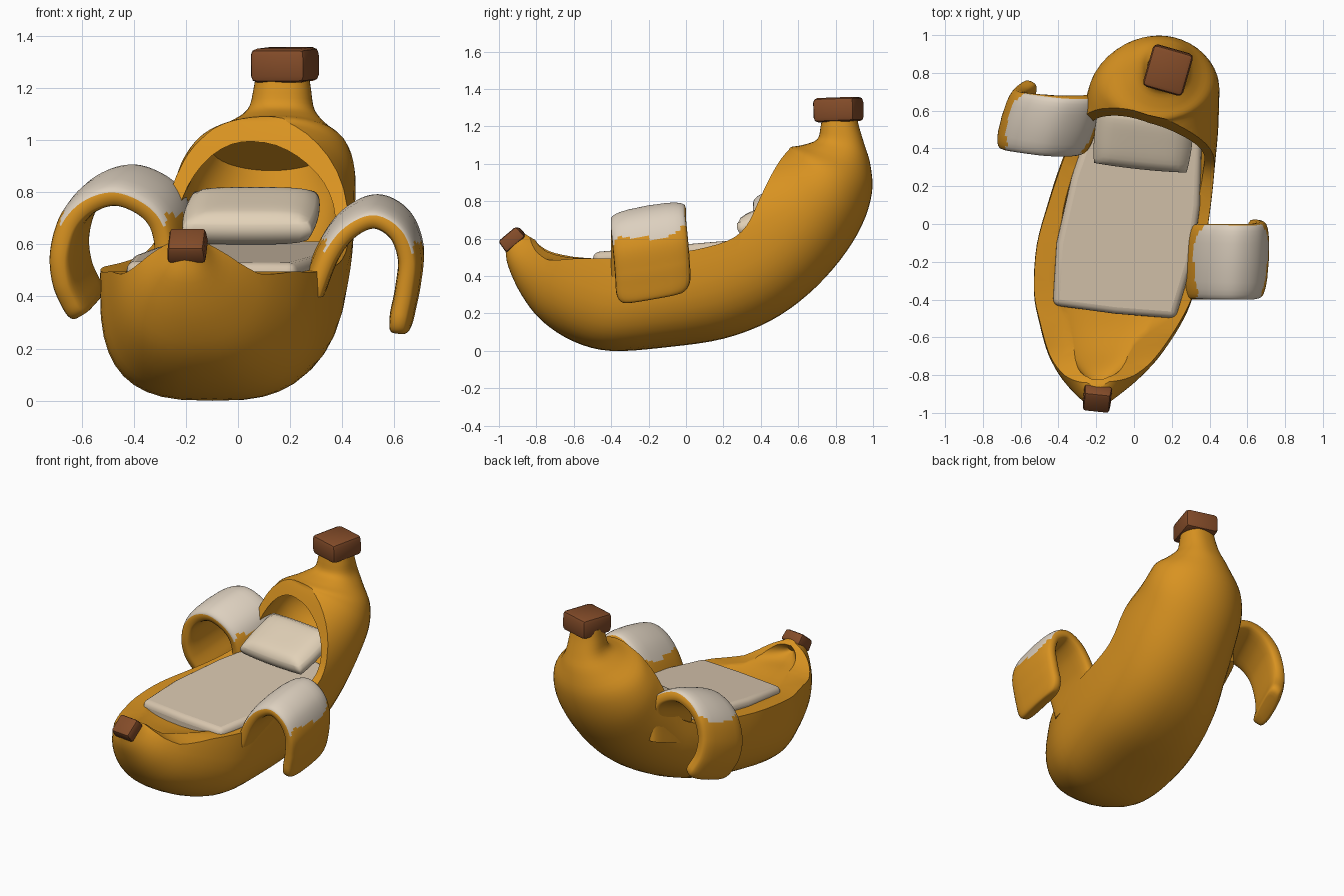
import bpy, bmesh, math
from mathutils import Vector, Matrix

if "Cube" in bpy.data.objects:
    bpy.data.objects.remove(bpy.data.objects["Cube"])


def material(name, rgb):
    m = bpy.data.materials.new(name)
    m.diffuse_color = (*rgb, 1)
    m.use_nodes = True
    m.node_tree.nodes["Principled BSDF"].inputs["Base Color"].default_value = m.diffuse_color
    return m


YELLOW = material("banana yellow", (0.69, 0.29, 0.015))
BROWN = material("stem brown", (0.23, 0.072, 0.022))
FLESH = material("peel cream", (0.72, 0.63, 0.52))
SHEET = material("mattress beige", (0.68, 0.56, 0.42))
CUSHION = material("pillow cream", (0.76, 0.64, 0.48))


def finish(name, bm, mats, angle=40):
    bmesh.ops.recalc_face_normals(bm, faces=bm.faces)
    me = bpy.data.meshes.new(name)
    bm.to_mesh(me)
    bm.free()
    for m in mats:
        me.materials.append(m)
    ob = bpy.data.objects.new(name, me)
    bpy.context.collection.objects.link(ob)
    smooth(ob, angle)
    return ob


def smooth(ob, angle):
    bpy.ops.object.select_all(action='DESELECT')
    bpy.context.view_layer.objects.active = ob
    ob.select_set(True)
    bpy.ops.object.shade_smooth_by_angle(angle=math.radians(angle))


def spline(pts, steps):
    """Catmull-Rom through tuples of any size."""
    p = [pts[0]] + list(pts) + [pts[-1]]
    out = []
    for i in range(1, len(p) - 2):
        for s in range(steps):
            t = s / steps
            out.append([0.5 * (2 * b + (c - a) * t + (2 * a - 5 * b + 4 * c - d) * t * t
                               + (3 * b - a - 3 * c + d) * t ** 3)
                        for a, b, c, d in zip(*p[i - 1:i + 3])])
    out.append(list(pts[-1]))
    return out


def clamp(x):
    return max(0.0, min(1.0, x))


def superellipse(k, n, power):
    a = 2 * math.pi * k / n
    c, s = math.cos(a), math.sin(a)
    return (math.copysign(abs(c) ** (2 / power), c), math.copysign(abs(s) ** (2 / power), s))


def loft(rings, rule=lambda i, k: 0):
    bm = bmesh.new()
    rows = [[bm.verts.new(p) for p in r] for r in rings]
    n = len(rows[0])
    for i in range(len(rows) - 1):
        for k in range(n):
            f = bm.faces.new((rows[i][k], rows[i][(k + 1) % n],
                              rows[i + 1][(k + 1) % n], rows[i + 1][k]))
            f.material_index = rule(i, k)
    bm.faces.new(rows[0])
    bm.faces.new(rows[-1])
    return bm


def body_rings(stations, n=40):
    rings = []
    for by, bz, ty, tz, xl, xr, power in spline(stations, 4):
        ring = []
        for k in range(n):
            u, v = superellipse(k, n, power)
            ring.append(((xl + xr) / 2 + u * (xr - xl) / 2,
                         (by + ty) / 2 + v * (ty - by) / 2,
                         (bz + tz) / 2 + v * (tz - bz) / 2))
        rings.append(ring)
    return rings


# Banana body: bottom y,z / top y,z / left x / right x / squareness of each section
ST = [(-.965, .54, -.875, .625, -.25, -.135, 2.4), (-.95, .45, -.80, .63, -.31, -.08, 2.2),
      (-.88, .30, -.70, .70, -.39, .03, 2.2), (-.77, .16, -.58, .80, -.455, .14, 2.4),
      (-.60, .05, -.45, .85, -.50, .245, 2.6), (-.40, .0, -.32, .88, -.53, .32, 2.9),
      (-.10, .02, -.12, .90, -.515, .375, 2.8), (.20, .065, .05, .92, -.45, .41, 2.6),
      (.45, .16, .20, .95, -.38, .43, 2.4), (.65, .30, .33, 1.0, -.31, .445, 2.2),
      (.82, .48, .45, 1.04, -.26, .45, 2.05), (.94, .67, .53, 1.07, -.225, .45, 2.0),
      (.995, .85, .56, 1.09, -.165, .42, 2.0), (.985, 1.0, .62, 1.10, -.05, .345, 2.1),
      (.955, 1.10, .70, 1.13, .035, .295, 2.4), (.925, 1.2, .72, 1.2, .06, .28, 2.4),
      (.91, 1.27, .73, 1.27, .07, .27, 2.4)]
body = finish("banana_body", loft(body_rings(ST)), [YELLOW])

# Cavity cutter: the same sections, inset, narrowing to a point at the tip
inner = []
for i, (by, bz, ty, tz, xl, xr, p) in enumerate(ST[1:13]):
    fb = 0.52 if i < 6 else max(0.14, 0.52 - 0.09 * (i - 5))
    ft = -0.05 if i < 2 else 0.12
    w = (0.09, 0.075)[i] if i < 2 else 0.06
    dy, dz = ty - by, tz - bz
    inner.append((by + fb * dy, bz + fb * dz, ty - ft * dy, tz - ft * dz, xl + w, xr - w, p))
cavity = finish("cavity_cutter", loft(body_rings(inner)), [])

# Opening cutter: side profile swept across x, skewed at the hood, raised at the tip
rim = spline([(-.86, .625), (-.80, .59), (-.70, .54), (-.50, .495), (-.20, .51), (.10, .54),
              (.30, .59), (.40, .67), (.46, .80), (.51, .93), (.55, 1.03), (.575, 1.08)], 3)
rim += [[.575, 1.7], [-.86, 1.7]]
rows = []
for x in (-1, -.45, -.38, -.31, -.25, -.22, -.16, -.13, -.07, 0, .08, .2, .4, 1):
    skew = 0.22 if x > .08 else 0.33
    dip = 0.09 * clamp((abs(x + .19) - .06) / .2)
    rows.append([(x, y - skew * (x - .08) * clamp((y + .2) / .4),
                  z - dip * clamp((-.55 - y) / .25)) for y, z in rim])
opening = finish("opening_cutter", loft(rows), [])

bpy.context.view_layer.objects.active = body
for cutter in (opening, cavity):
    cutter.hide_render = True
    mod = body.modifiers.new("cut", 'BOOLEAN')
    mod.operation, mod.solver, mod.object = 'DIFFERENCE', 'EXACT', cutter
    bpy.ops.object.modifier_apply(modifier=mod.name)
for cutter in (opening, cavity):
    bpy.data.objects.remove(cutter)
smooth(body, 35)


# Curled peel flaps
def peel(name, path, width, thick, side, white_above):
    pts = [Vector(p) for p in spline(path, 10)]
    W = Vector(width)
    n, rings = 24, []
    last = len(pts) - 1
    for i, p in enumerate(pts):
        T = (pts[min(i + 1, last)] - pts[max(i - 1, 0)]).normalized()
        N = (W.cross(T) * -side).normalized()
        left = (last - i) / 12
        taper = 1 if left >= 1 else 0.62 + 0.38 * math.sqrt(1 - (1 - left) ** 2)
        ring = []
        for k in range(n):
            u, v = superellipse(k, n, 4)
            bulge = 1 + 0.25 * (1 - u * u) * (v > 0)
            ring.append(p + W * (u * taper) + N * (v * thick * taper * bulge))
        rings.append(ring)

    def rule(i, k):
        wave = 0.02 * math.sin(k * 1.0)
        return int(1 <= k < n // 2 - 1 and (pts[i].z + pts[i + 1].z) / 2 > white_above + wave)
    return finish(name, loft(rings, rule), [YELLOW, FLESH], 50)


peel("left_peel", [(-.25, .54, .48), (-.25, .53, .66), (-.30, .52, .765), (-.42, .52, .825),
                   (-.53, .53, .80), (-.61, .54, .72), (-.645, .55, .60), (-.635, .57, .49),
                   (-.595, .60, .40), (-.57, .61, .36)],
     (.045, .155, .05), .045, -1, .715)
peel("right_peel", [(.30, -.2, .44), (.355, -.2, .58), (.43, -.2, .68), (.53, -.2, .725),
                    (.62, -.2, .675), (.66, -.19, .57), (.65, -.18, .45), (.63, -.175, .35),
                    (.62, -.175, .28)],
     (.01, .20, .035), .042, 1, .605)

# Mattress: tapered outline, top rising towards the hood
outline = [(-.43, -.43), (-.10, -.475), (.22, -.50), (.31, -.20), (.35, .10), (.36, .50),
           (.08, .58), (-.20, .63), (-.33, .25), (-.41, -.10)]
bm = loft([[(x, y, .44 + .085 * y) for x, y in outline],
           [(x, y, .57 + .085 * y) for x, y in outline]])
mattress = finish("mattress", bm, [SHEET], 60)
bev = mattress.modifiers.new("soft edge", 'BEVEL')
bev.width, bev.segments = .035, 4

# Pillow: a cube puffed up in the middle, leaning back
bm = bmesh.new()
bmesh.ops.create_cube(bm, size=2)
bmesh.ops.subdivide_edges(bm, edges=bm.edges, cuts=11, use_grid_fill=True)
for v in bm.verts:
    x, y, z = v.co
    puff = 0.5 + 0.5 * math.sqrt(max(0, (1 - x ** 4) * (1 - y ** 4)))
    edge = 1 - 0.06 * z * z
    corner = 1 - 0.05 * x * x * y * y
    v.co = (x * .26 * edge * corner, y * .18 * edge * corner, z * .072 * puff)
bm.transform(Matrix.Translation((.05, .46, .71)) @ Matrix.Rotation(math.radians(-6), 4, 'Z')
             @ Matrix.Rotation(math.radians(22), 4, 'X'))
finish("pillow", bm, [CUSHION], 80)


# Brown stem ends
def nub(name, centre, size, rot, bevel, flare):
    bm = bmesh.new()
    bmesh.ops.create_cube(bm, size=1)
    for v in bm.verts:
        k = flare if v.co.z > 0 else 1
        v.co = (v.co.x * size[0] * k, v.co.y * size[1] * k, v.co.z * size[2])
    bmesh.ops.bevel(bm, geom=bm.edges[:], offset=bevel, segments=2, affect='EDGES', profile=.5)
    r = Matrix.Rotation(math.radians(rot[1]), 4, 'Z') @ Matrix.Rotation(math.radians(rot[0]), 4, 'X')
    bm.transform(Matrix.Translation(centre) @ r)
    finish(name, bm, [BROWN], 35)


nub("stem_cap", (.18, .815, 1.29), (.22, .23, .13), (2, -16), .025, 1.0)
nub("tip_cap", (-.195, -.927, .597), (.15, .135, .075), (40, -6), .014, .92)
